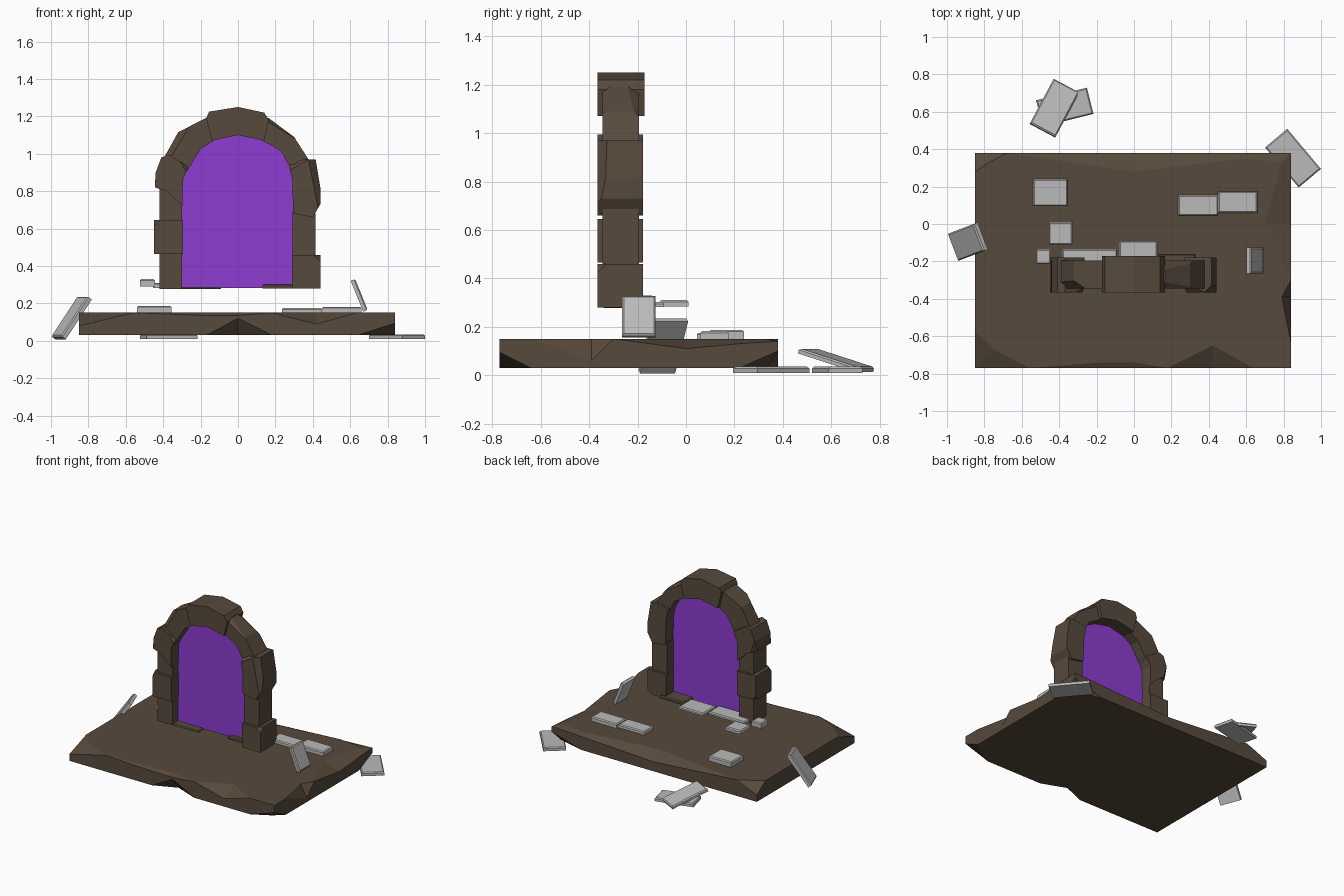
import bpy, bmesh, math, random
from mathutils import Vector, Matrix, Euler

if "Cube" in bpy.data.objects:
    bpy.data.objects.remove(bpy.data.objects["Cube"])

random.seed(4)


def material(name, rgb):
    m = bpy.data.materials.new(name)
    m.diffuse_color = (*rgb, 1)
    m.use_nodes = True
    m.node_tree.nodes["Principled BSDF"].inputs["Base Color"].default_value = m.diffuse_color
    return m


BROWN = material("brown rock", (0.096, 0.067, 0.045))
GREY = material("grey stone", (0.49, 0.49, 0.49))
PURPLE = material("purple glow", (0.27, 0.045, 0.64))


def finish(name, bm, mat):
    bmesh.ops.recalc_face_normals(bm, faces=bm.faces[:])
    me = bpy.data.meshes.new(name)
    bm.to_mesh(me)
    bm.free()
    me.materials.append(mat)
    ob = bpy.data.objects.new(name, me)
    bpy.context.collection.objects.link(ob)
    return ob


def chip(bm, direction, depth):
    """Slice off the outermost corner in a direction and cap the cut."""
    d = Vector(direction).normalized()
    far = max(v.co.dot(d) for v in bm.verts)
    bmesh.ops.bisect_plane(bm, geom=bm.verts[:] + bm.edges[:] + bm.faces[:],
                           plane_co=d * (far - depth), plane_no=d, clear_outer=True)
    bmesh.ops.holes_fill(bm, edges=[e for e in bm.edges if e.is_boundary], sides=0)


def prism(name, profile, y0, y1, mat, chips=()):
    """Extrude an x-z outline along y, then break off corners."""
    bm = bmesh.new()
    face = bm.faces.new([bm.verts.new((x, y0, z)) for x, z in profile])
    ext = bmesh.ops.extrude_face_region(bm, geom=[face])
    bmesh.ops.translate(bm, vec=(0, y1 - y0, 0),
                        verts=[g for g in ext["geom"] if isinstance(g, bmesh.types.BMVert)])
    bmesh.ops.recalc_face_normals(bm, faces=bm.faces[:])
    for d in chips:
        chip(bm, d, random.uniform(0.015, 0.03))
    return finish(name, bm, mat)


def rect(x0, x1, z0, z1):
    return [(x0, z0), (x1, z0), (x1, z1), (x0, z1)]


def slab(name, center, size, tilt=0, yaw=0, mat=GREY):
    """Thin stone with a chamfered upper rim."""
    bm = bmesh.new()
    bmesh.ops.create_cube(bm, size=1, matrix=Matrix.Diagonal((*size, 1)))
    rim = [e for e in bm.edges if all(v.co.z > 0 for v in e.verts)]
    bmesh.ops.bevel(bm, geom=rim, offset=0.007, segments=1, affect='EDGES')
    rot = Euler((0, math.radians(tilt), math.radians(yaw))).to_matrix().to_4x4()
    bm.transform(Matrix.Translation(center) @ rot)
    return finish(name, bm, mat)


def slab_between(name, x, y, z, mat=GREY):
    center = [(a + b) / 2 for a, b in (x, y, z)]
    return slab(name, center, [b - a for a, b in (x, y, z)], mat=mat)


# Ground slab: stations around the edge as
# (x, y, top inset, top chip height, bottom inset, bottom chip height)
X0, X1, Y0, Y1, ZB, ZT = -0.85, 0.84, -0.77, 0.38, 0.03, 0.15
stations = [
    (X0, Y0, 0.10, 0.08, 0, ZB), (-0.56, Y0, 0, ZT, 0, ZB),
    (-0.17, Y0, 0.03, 0.135, 0, ZB), (0, Y0, 0.03, 0.135, 0.07, 0.12),
    (0.18, Y0, 0, ZT, 0, ZB), (0.42, Y0, 0.12, 0.09, 0, ZB),
    (0.64, Y0, 0, ZT, 0, ZB), (X1, Y0, 0, ZT, 0.07, 0.095),
    (X1, -0.64, 0, ZT, 0, ZB), (X1, -0.39, 0.05, 0.06, 0, ZB),
    (X1, -0.30, 0, ZT, 0, ZB), (X1, 0, 0.14, 0.11, 0, ZB),
    (X1, 0.22, 0.08, 0.13, 0, ZB), (X1, Y1, 0.05, 0.14, 0.05, 0.1),
    (0.6, Y1, 0.03, 0.13, 0, ZB), (0, Y1, 0.10, 0.10, 0, ZB),
    (-0.68, Y1, 0, ZT, 0, ZB), (X0, Y1, 0.06, 0.08, 0, ZB),
    (X0, 0.28, 0, ZT, 0, ZB), (X0, -0.57, 0, ZT, 0, ZB)]
bm = bmesh.new()
rings = [[], [], [], []]
for x, y, ti, zu, bi, zl in stations:
    dx = (x == X0) - (x == X1)
    dy = (y == Y0) - (y == Y1)
    for ring, inset, z in zip(rings, (ti, 0, 0, bi), (ZT, zu, zl, ZB)):
        ring.append(bm.verts.new((x + dx * inset, y + dy * inset, z)))
n = len(stations)
for upper, lower in zip(rings, rings[1:]):
    for i in range(n):
        j = (i + 1) % n
        bm.faces.new((upper[i], lower[i], lower[j], upper[j]))
bm.faces.new(rings[0])
bm.faces.new(rings[3][::-1])
bmesh.ops.remove_doubles(bm, verts=bm.verts[:], dist=0.0005)
bmesh.ops.triangulate(bm, faces=bm.faces[:])
finish("ground_slab", bm, BROWN)

# Arch pillars
OUT, IN = (-0.365, -0.178), (-0.345, -0.195)
prism("left_pillar", rect(-0.42, -0.30, 0.28, 0.83), *IN, BROWN)
prism("left_pillar_block", rect(-0.45, -0.295, 0.465, 0.645), *OUT, BROWN,
      [(-1, -1, 1), (-1, 1, -1)])
prism("right_pillar_foot", rect(0.29, 0.44, 0.28, 0.46), *OUT, BROWN,
      [(1, -1, 1), (1, 1, -1)])
prism("right_pillar", rect(0.292, 0.415, 0.45, 0.69), *IN, BROWN)

# Arch stones
prism("keystone", [(-0.14, 1.07), (0, 1.10), (0.14, 1.07), (0.165, 1.18), (0.14, 1.22),
                   (0, 1.25), (-0.155, 1.225), (-0.17, 1.19)], -0.365, -0.172, BROWN)
prism("right_upper_stone", [(0.13, 1.07), (0.23, 1.015), (0.27, 0.94), (0.39, 0.95),
                            (0.30, 1.09), (0.165, 1.19), (0.13, 1.19)], *IN, BROWN,
      [(1, -1, 1.6), (1, 1, 1.6)])
prism("right_side_stone", [(0.295, 0.68), (0.40, 0.66), (0.44, 0.73), (0.44, 0.82),
                           (0.415, 0.97), (0.36, 0.97), (0.27, 0.95), (0.29, 0.86)],
      *OUT, BROWN, [(-0.6, -1, 1), (1, -1, 0.2)])
prism("left_upper_stone", [(-0.13, 1.07), (-0.13, 1.19), (-0.165, 1.195), (-0.32, 1.115),
                           (-0.395, 0.98), (-0.27, 0.91), (-0.20, 1.025)], *IN, BROWN,
      [(-1, -1, 0.6)])
prism("left_side_stone", [(-0.265, 0.93), (-0.37, 0.995), (-0.41, 0.98), (-0.44, 0.90),
                          (-0.445, 0.82), (-0.38, 0.80), (-0.297, 0.72), (-0.295, 0.86)],
      *OUT, BROWN, [(1, -1, 0.6), (-1, 1, -0.3)])

# Glowing sheet inside the arch
prism("portal_sheet", [(-0.31, 0.282), (0.305, 0.282), (0.305, 0.86), (0.28, 0.95),
                       (0.235, 1.02), (0.14, 1.08), (0, 1.105), (-0.14, 1.08),
                       (-0.21, 1.03), (-0.28, 0.92), (-0.305, 0.82)],
      -0.276, -0.268, PURPLE)

# Threshold stones behind and under the arch
slab_between("brown_threshold", (0.13, 0.33), (-0.31, -0.16), (0.28, 0.30), BROWN)
slab_between("brown_threshold_left", (-0.42, -0.09), (-0.34, -0.19), (0.278, 0.287), BROWN)
slab_between("threshold_left", (-0.385, -0.09), (-0.26, -0.135), (0.282, 0.302))
slab_between("threshold_right", (-0.08, 0.125), (-0.24, -0.09), (0.282, 0.302))
slab_between("pebble_side", (-0.525, -0.445), (-0.215, -0.135), (0.29, 0.33))
slab_between("pebble_back", (-0.455, -0.33), (-0.11, 0.01), (0.283, 0.31))

# Paving stones on the slab
slab_between("paving_left", (-0.54, -0.355), (0.095, 0.24), (0.15, 0.187))
slab_between("paving_right_a", (0.235, 0.45), (0.045, 0.155), (0.15, 0.175))
slab_between("paving_right_b", (0.45, 0.66), (0.06, 0.175), (0.15, 0.182))

# Fallen and leaning stones
slab("leaning_stone_right", (0.648, -0.195, 0.243), (0.178, 0.138, 0.026), 68)
slab("leaning_stone_left", (-0.89, -0.095, 0.123), (0.26, 0.155, 0.03), -55, 21)
slab("fallen_stone_right", (0.85, 0.352, 0.022), (0.28, 0.155, 0.026), 0, -50)
slab("fallen_stone_back", (-0.37, 0.625, 0.022), (0.28, 0.145, 0.026), 0, 14)
slab("fallen_stone_top", (-0.425, 0.62, 0.062), (0.28, 0.155, 0.022), 16, 62)
